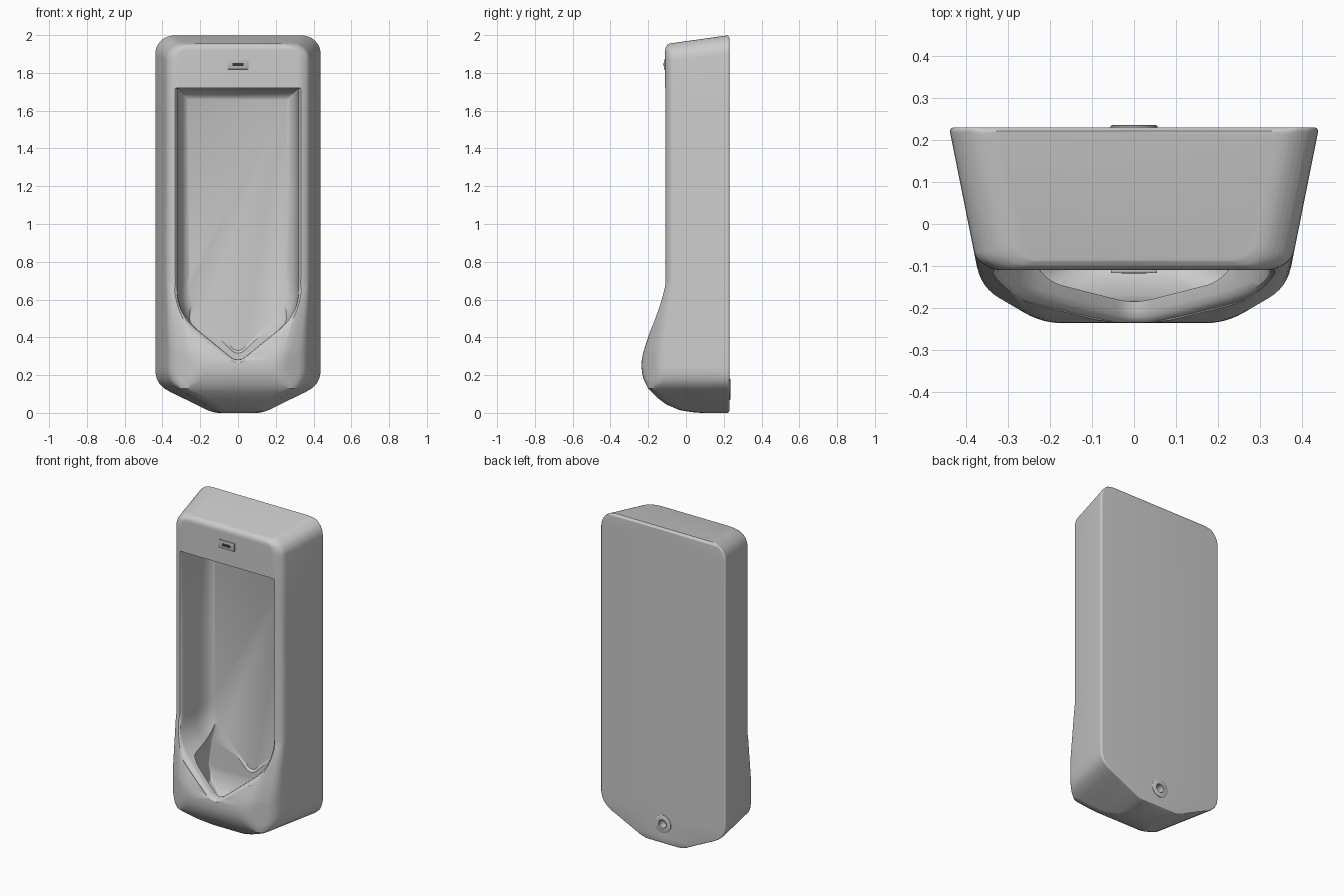
import bpy, bmesh, math
from mathutils import Vector

if "Cube" in bpy.data.objects:
    bpy.data.objects.remove(bpy.data.objects["Cube"])

TAPER, SLOPE = 0.2, 0.586      # side wall taper and front corner chamfer in plan


def interp(table, t):
    if t <= table[0][0]:
        return table[0][1]
    for (a, va), (b, vb) in zip(table, table[1:]):
        if t <= b:
            return va + (vb - va) * (t - a) / (b - a)
    return table[-1][1]


def fillet(prev, p, nxt, r, n=6):
    """Rounded corner as a short quadratic curve."""
    prev, p, nxt = Vector(prev), Vector(p), Vector(nxt)
    e1, e2 = prev - p, nxt - p
    r = min(r, 0.45 * e1.length, 0.45 * e2.length)
    a, b = p + e1.normalized() * r, p + e2.normalized() * r
    return [a * (1 - t) ** 2 + p * 2 * t * (1 - t) + b * t * t
            for t in (i / n for i in range(n + 1))]


def mirror_ring(half):
    """Half outline starting and ending on x = 0 -> full ring."""
    return half + [Vector((-p[0], p[1])) for p in reversed(half[1:-1])]


def section(w, f, b):
    """Plan outline: tapered sides, chamfered and rounded front corners."""
    jx = w - TAPER * (0.23 - f)
    c = max(0, f + 0.15 + SLOPE * (0.365 - jx) + 0.022)
    cx = 0.365 - (c - f - 0.15) / SLOPE
    by = (c - 0.15 - SLOPE * (0.365 - w + 0.23 * TAPER)) / (1 - SLOPE * TAPER)
    p = [(0, f), (cx, f), (w - TAPER * (0.23 - by), by),
         (w - TAPER * (0.23 - b), b), (0, b)]
    half = [Vector(p[0])]
    for i, r in ((1, 0.05), (2, 0.05), (3, 0.014)):
        half += fillet(p[i - 1], p[i], p[i + 1], r)
    return mirror_ring(half + [Vector(p[4])])


def loft(name, rings):
    bm = bmesh.new()
    rows = [[bm.verts.new(v) for v in ring] for ring in rings]
    n = len(rows[0])
    for a, b in zip(rows, rows[1:]):
        for i in range(n):
            j = (i + 1) % n
            bm.faces.new((a[i], a[j], b[j], b[i]))
    bm.faces.new(rows[0][::-1])
    bm.faces.new(rows[-1])
    return finish(name, bm)


def finish(name, bm):
    bmesh.ops.recalc_face_normals(bm, faces=bm.faces[:])
    me = bpy.data.meshes.new(name)
    bm.to_mesh(me)
    bm.free()
    ob = bpy.data.objects.new(name, me)
    bpy.context.collection.objects.link(ob)
    return ob


def activate(ob):
    bpy.ops.object.select_all(action='DESELECT')
    ob.select_set(True)
    bpy.context.view_layer.objects.active = ob


def smooth(ob, deg=32):
    activate(ob)
    bpy.ops.object.shade_smooth_by_angle(angle=math.radians(deg))


def cut(ob, cutter):
    activate(ob)
    m = ob.modifiers.new("cut", 'BOOLEAN')
    m.operation, m.solver, m.object = 'DIFFERENCE', 'EXACT', cutter
    bpy.ops.object.modifier_apply(modifier=m.name)
    bpy.data.objects.remove(cutter)


def revolve(name, profile, loc, rot=(0, 0, 0), n=32):
    rings = [[(r * math.cos(2 * math.pi * i / n), r * math.sin(2 * math.pi * i / n), h)
              for i in range(n)] for r, h in profile]
    ob = loft(name, rings)
    ob.location, ob.rotation_euler = loc, rot
    bpy.context.view_layer.update()
    return ob


def box(name, loc, size, bevel, colour):
    bm = bmesh.new()
    bmesh.ops.create_cube(bm, size=1)
    bmesh.ops.scale(bm, vec=size, verts=bm.verts[:])
    bmesh.ops.bevel(bm, geom=bm.edges[:], offset=bevel, segments=2, affect='EDGES', profile=0.5)
    ob = finish(name, bm)
    ob.location = loc
    mat = bpy.data.materials.new(name)
    mat.diffuse_color = colour
    mat.use_nodes = True
    mat.node_tree.nodes["Principled BSDF"].inputs["Base Color"].default_value = mat.diffuse_color
    ob.data.materials.append(mat)
    smooth(ob)
    return ob


# Body: plan sections lofted upwards
FRONT = [(0, .08), (.004, .03), (.015, -.035), (.045, -.105), (.08, -.152), (.13, -.2),
         (.18, -.225), (.215, -.233), (.25, -.236), (.28, -.234), (.31, -.229), (.34, -.22),
         (.65, -.119), (.67, -.1135), (.7, -.11), (1.965, -.11), (1.98, -.107), (1.992, -.1), (2, -.088)]
WIDTH = [(0, .11), (.004, .135), (.015, .165), (.045, .225), (.11, .36), (.13, .393),
         (.155, .419), (.18, .432), (.215, .44), (1.9, .44)]
WIDTH += [(1.9 + .1 * math.sin(a), .34 + .1 * math.cos(a))
          for a in (math.radians(d) for d in range(10, 91, 10))]
BACK = [(0, .222), (.004, .227), (.015, .23), (1.985, .23), (2, .221)]
levels = sorted({round(z, 4) for t in (FRONT, WIDTH, BACK) for z, _ in t} | {1.6})
rings = []
for z in levels:
    drop = 0.14 * max(0, z - 1.6) / 0.4      # top slopes down towards the front
    rings.append([(x, y, z - drop * (0.23 - y))
                  for x, y in section(interp(WIDTH, z), interp(FRONT, z), interp(BACK, z))])
body = loft("urinal_body", rings)

# Tall recess with V-shaped lower lip and softly flared rim
o = [(0, 1.72), (.32, 1.72), (.32, .525), (0, .265), (-.32, .525)]
half = [Vector(o[0])] + fillet(o[0], o[1], o[2], .008, 2)
half += [Vector((.32, z)) for z in (1.2, .72, .68)] + fillet(o[1], o[2], o[3], .13, 8)
half += [Vector((x, .265 + .8125 * x)) for x in (.18, .12)]
half += fillet(o[2], o[3], o[4], .055, 8)[:5]
outline = mirror_ring(half)
rings = []
for y, inset, follow in ((-.4, -.022, 0), (-.003, -.022, 1), (.003, -.012, 1), (.012, -.004, 1),
                         (.028, 0, 1), (.02, .004, 0), (.07, .012, 0), (.105, .024, 0),
                         (.13, .042, 0), (.14, .06, 0)):
    ring = []
    for x, z in outline:
        zz = z - max(inset, 0) if z > 1.65 else z + .8 * inset if z < .7 else z
        ring.append((x * (1 - inset / .32), y + (interp(FRONT, z) if follow else 0), zz))
    rings.append(ring)
cut(body, loft("recess_cutter", rings))

# Bowl hollow behind the lip
BW = [(.1, .15), (.13, .21), (.2, .29), (.3, .315), (.45, .3), (.6, .26)]
BF = [(.1, -.05), (.115, -.09), (.14, -.125), (.2, -.168), (.28, -.185), (.6, -.085)]
BB = [(.1, .02), (.115, .05), (.16, .095), (.25, .128), (.6, .134)]
levels = sorted({z for t in (BW, BF, BB) for z, _ in t} | {.38, .52})
cut(body, loft("bowl_cutter", [[(x, y, z) for x, y in section(interp(BW, z), interp(BF, z), interp(BB, z))]
                               for z in levels]))

# Outlet hole in the back
turn = (-math.pi / 2, 0, 0)
cut(body, revolve("outlet_cutter", [(.024, 0), (.024, .1)], (0, .185, .125), turn))
smooth(body)

# Outlet flange: ring with a raised rounded edge
bm = bmesh.new()
ring = [bm.verts.new((r, 0, h)) for r, h in
        ((.024, -.03), (.024, .003), (.028, .006), (.05, .006), (.056, .003), (.056, -.01))]
edges = [bm.edges.new(e) for e in zip(ring, ring[1:] + ring[:1])]
bmesh.ops.spin(bm, geom=ring + edges, cent=(0, 0, 0), axis=(0, 0, 1),
               angle=2 * math.pi, steps=32, use_merge=True)
flange = finish("outlet_flange", bm)
flange.location, flange.rotation_euler = (0, .23, .125), turn
smooth(flange)

# Drain cap on the bowl floor
smooth(revolve("drain_cap", [(.05, -.01), (.05, .006), (.044, .011), (.02, .015)], (0, -.03, .1)))

# Flush sensor
box("sensor_plate", (0, -.111, 1.845), (.11, .012, .052), .002, (.5, .5, .5, 1))
box("sensor_window", (0, -.1165, 1.845), (.06, .003, .016), .0006, (.04, .04, .04, 1))
